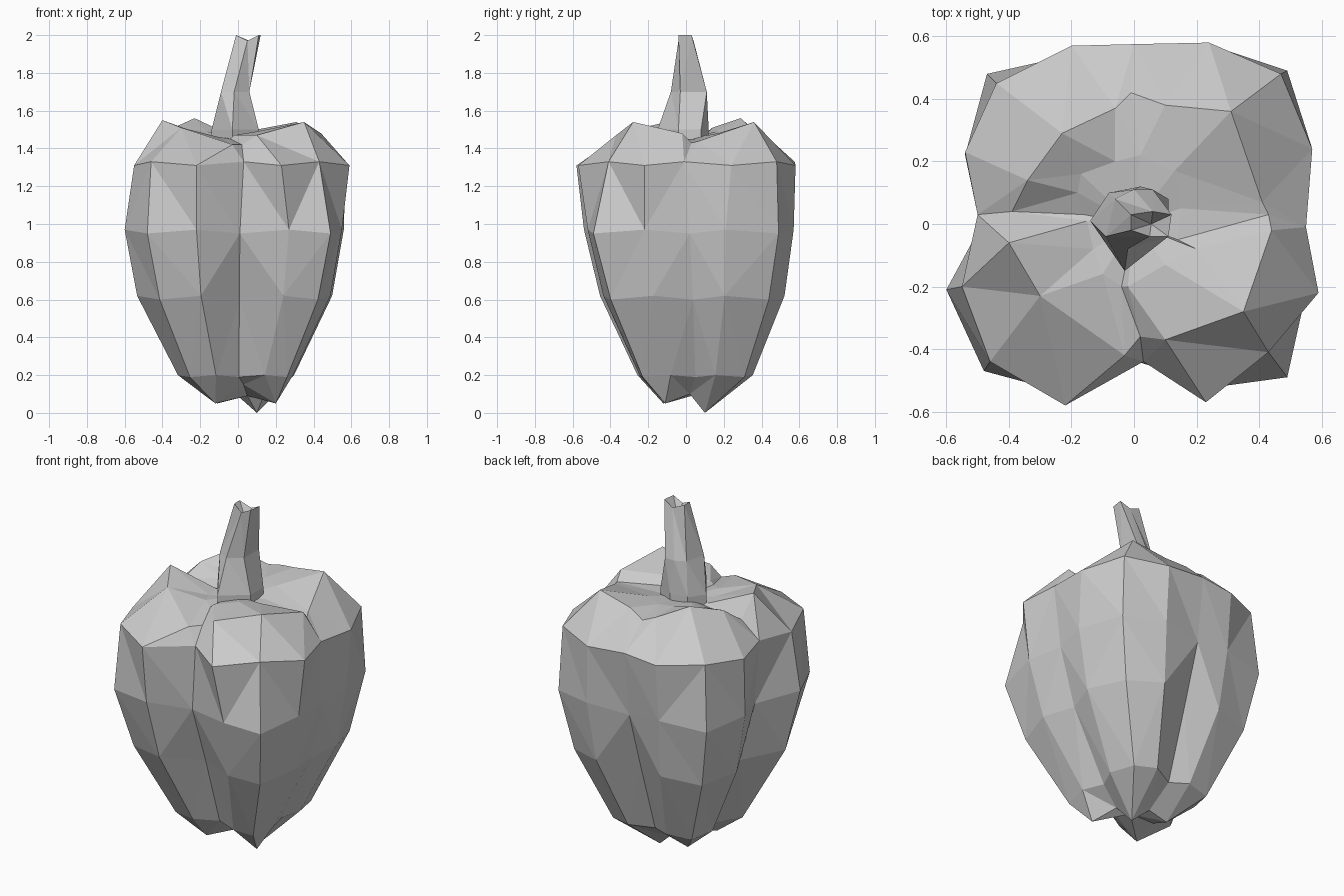
import bpy
import bmesh

if "Cube" in bpy.data.objects:
    bpy.data.objects.remove(bpy.data.objects["Cube"], do_unlink=True)

# One plain grey for the whole vegetable
grey = bpy.data.materials.new("plain_grey")
grey.use_nodes = True
tone = (0.6, 0.6, 0.6, 1)
grey.diffuse_color = tone
grey.node_tree.nodes["Principled BSDF"].inputs["Base Color"].default_value = tone


def loft(name, rings, bottom_centre, top_centre):
    """Skin a stack of equal rings, close both ends with fans, keep flat facets."""
    bm = bmesh.new()
    rows = [[bm.verts.new(point) for point in ring] for ring in rings]
    count = len(rows[0])
    for low, high in zip(rows, rows[1:]):
        for i in range(count):
            j = (i + 1) % count
            # Split each panel along its shorter diagonal
            rising = (low[i].co - high[j].co).length
            falling = (low[j].co - high[i].co).length
            if rising < falling:
                bm.faces.new((low[i], low[j], high[j]))
                bm.faces.new((low[i], high[j], high[i]))
            else:
                bm.faces.new((low[i], low[j], high[i]))
                bm.faces.new((low[j], high[j], high[i]))
    for row, centre in ((rows[0], bottom_centre), (rows[-1], top_centre)):
        hub = bm.verts.new(centre)
        for i in range(count):
            bm.faces.new((hub, row[i], row[(i + 1) % count]))
    # Points that share a place, such as the lobe tips, become one
    bmesh.ops.remove_doubles(bm, verts=bm.verts, dist=.0005)
    bmesh.ops.recalc_face_normals(bm, faces=bm.faces)
    mesh = bpy.data.meshes.new(name)
    bm.to_mesh(mesh)
    bm.free()
    mesh.materials.append(grey)
    obj = bpy.data.objects.new(name, mesh)
    bpy.context.collection.objects.link(obj)
    return obj


# Four-lobed plan outlines, counter-clockwise from the front
shoulder = [(-.22, -.58), (.03, -.44), (.23, -.57), (.43, -.41),
            (.59, -.22), (.55, -.01), (.57, .24), (.47, .48),
            (.24, .58), (0, .575), (-.2, .57), (-.44, .45),
            (-.54, .23), (-.5, .03), (-.55, -.2), (-.46, -.44)]
belly = [(-.22, -.54), (.01, -.44), (.27, -.52), (.49, -.49),
         (.55, -.22), (.53, .02), (.56, .21), (.49, .49),
         (.25, .57), (0, .53), (-.2, .54), (-.47, .48),
         (-.54, .22), (-.47, .03), (-.6, -.21), (-.48, -.47)]


def body_ring(outline, z, cy, sx, sy, grooves, corner, rise):
    """Grooves are pulled in (front, left, back, right); lobe corners scaled."""
    ring = []
    for i, (x, y) in enumerate(outline):
        pull = grooves[i // 4] if i % 4 == 1 else corner if i % 4 == 3 else 1
        lift = rise if i % 4 in (0, 2) else 0
        ring.append((x * sx * pull, cy + y * sy * pull, z + lift))
    return ring


# Underside: every lobe ends in one tip, with a raised notch before it
tip_points = [(-.12, -.12, .05), (.2, -.11, .05), (.1, .1, 0), (-.11, .14, .05)]
notches = [(.03, -.11, .15), (.14, .02, .1), (.01, .14, .08), (-.12, .02, .1)]
tips = []
for k in range(4):
    tips += [tip_points[k], notches[k]] + [tip_points[(k + 1) % 4]] * 2

# Shoulder crest: lobe peaks with dips where the grooves run in
crest = [(-.03, -.42, 1.42), (.02, -.36, 1.42), (.1, -.37, 1.47),
         (.35, -.28, 1.54), (.44, -.02, 1.48), (.43, .03, 1.43),
         (.41, .07, 1.44), (.31, .36, 1.54), (.1, .38, 1.5),
         (-.01, .42, 1.47), (-.06, .37, 1.48), (-.23, .29, 1.56),
         (-.34, .14, 1.51), (-.39, .04, 1.43), (-.4, -.06, 1.55),
         (-.3, -.23, 1.51)]

# Inner lip of the lobes around the stem
lip = [(-.1, -.16, 1.46), (-.04, -.2, 1.45), (-.02, -.2, 1.47),
       (.1, -.13, 1.49), (.2, -.08, 1.49), (.14, -.05, 1.45),
       (.15, .05, 1.45), (.13, .17, 1.48), (.08, .19, 1.48),
       (.02, .22, 1.48), (-.06, .2, 1.48), (-.17, .16, 1.49),
       (-.18, .1, 1.47), (-.16, .03, 1.44), (-.15, .01, 1.45),
       (-.13, -.08, 1.45)]

flush = (1, 1, 1, 1)
body = [
    tips,
    body_ring(belly, .19, .04, .53, .55, (.9, .9, .85, .9), 1, .01),
    body_ring(belly, .6, .02, .89, .88, (.86, .95, .86, .92), .97, .02),
    body_ring(belly, .95, 0, 1, 1, flush, 1, .02),
    body_ring(shoulder, 1.33, 0, 1, 1, flush, 1, -.02),
    crest,
    lip,
]
loft("pepper_body", body, (.05, .03, .09), (0, 0, 1.45))

# Six-sided stem, leaning to the left with a notched hollow tip
foot = [(.11, .08), (.02, .12), (-.08, .1), (-.14, .01), (-.03, -.15), (.11, -.04)]
neck = [(.06, .11), (0, .11), (-.06, .08), (-.09, -.04), (-.02, -.08), (.06, -.03)]
tip = [(.12, .03), (.06, .04), (-.01, .03), (-.01, -.02), (.05, -.04), (.11, -.04)]


def stem_ring(section, z, notch=0):
    return [(x, y, z - (notch if i % 3 == 1 else 0))
            for i, (x, y) in enumerate(section)]


stem = [stem_ring(foot, 1.42), stem_ring(foot, 1.5),
        stem_ring(neck, 1.7), stem_ring(tip, 2, .03)]
loft("stem", stem, (0, 0, 1.42), (.055, 0, 1.9))
